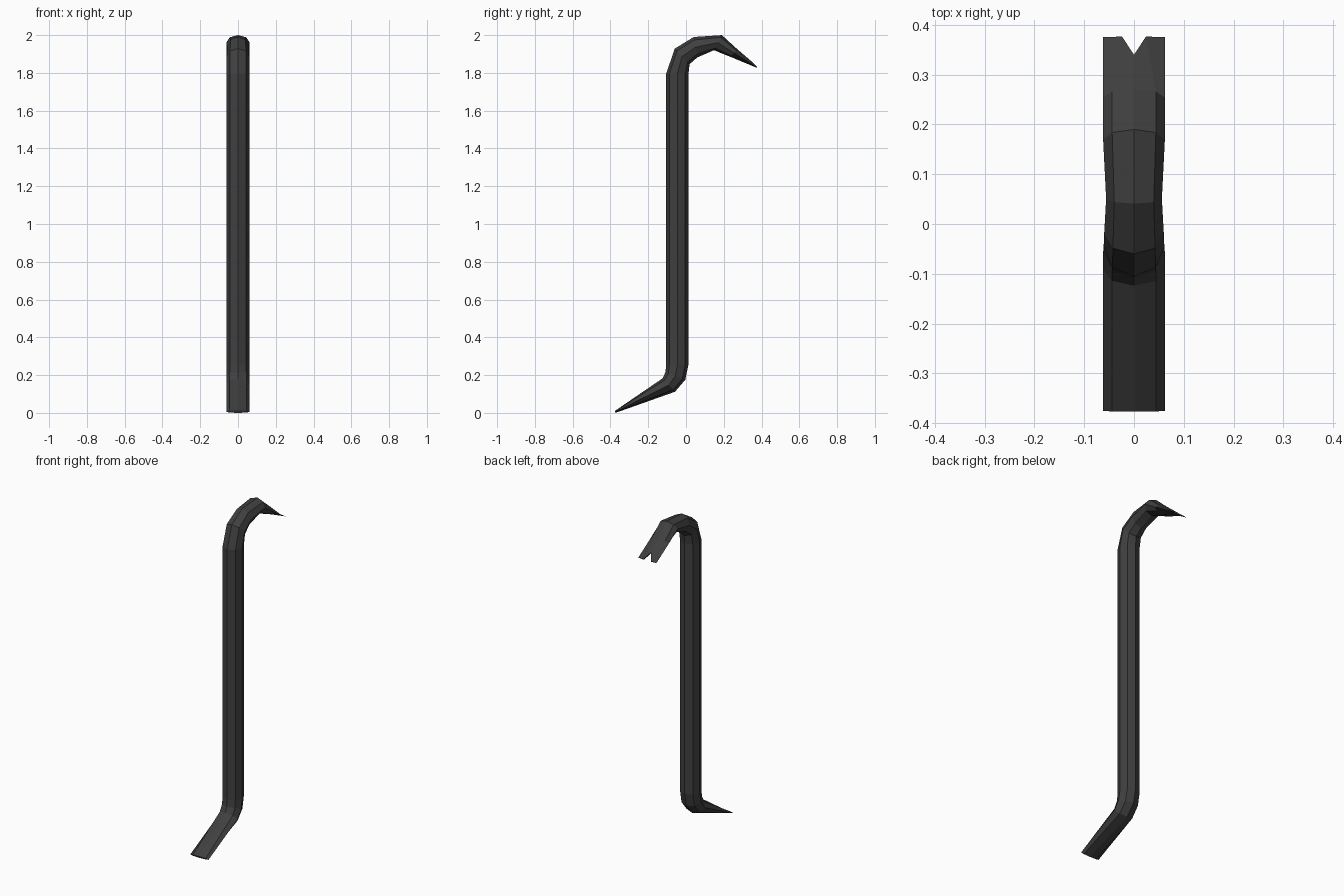
import bpy, bmesh, math
from mathutils import Vector

if "Cube" in bpy.data.objects:
    bpy.data.objects.remove(bpy.data.objects["Cube"])

# Side profile stations: outer (y, z), inner (y, z), half width
stations = [
    ((-0.377, 0.010), (-0.374, 0.000), 0.062),   # chisel tip
    ((-0.124, 0.183), (-0.058, 0.112), 0.062),   # chisel heel
    ((-0.109, 0.215), (-0.004, 0.175), 0.062),
    ((-0.105, 0.255), (0.013, 0.255), 0.061),    # shaft bottom
    ((-0.105, 1.795), (0.013, 1.795), 0.061),    # shaft top
    ((-0.060, 1.928), (0.019, 1.846), 0.060),
    ((0.041, 1.990), (0.060, 1.882), 0.056),     # hook crown
    ((0.190, 2.000), (0.148, 1.920), 0.062),
    ((0.272, 1.925), (0.235, 1.885), 0.062),     # claw root
    ((0.377, 1.834), (0.374, 1.826), 0.062),     # claw tips
]

bm = bmesh.new()
rings = []
for outer, inner, half in stations:
    o, i = Vector((0, *outer)), Vector((0, *inner))
    mid, arm = (o + i) / 2, (o - i) / 2
    ring = []
    for k in range(8):
        a = k * math.pi / 4
        ring.append(bm.verts.new(mid + arm * math.sin(a) + Vector((half * math.cos(a), 0, 0))))
    rings.append(ring)

# Nail notch: pull the centre of the claw tip back and narrow its inner corners
tip = rings[-1]
back = Vector((0, -0.037, 0.033))
for k in (2, 6):
    tip[k].co += back
for k in (1, 3, 5, 7):
    tip[k].co.x = math.copysign(0.024, tip[k].co.x)

# Octagonal skin and end faces
for a, b in zip(rings, rings[1:]):
    for k in range(8):
        n = (k + 1) % 8
        bm.faces.new((a[k], a[n], b[n], b[k]))
for r in (rings[0], rings[-1]):
    for ids in ((0, 1, 7), (1, 2, 6, 7), (2, 3, 5, 6), (3, 4, 5)):
        bm.faces.new([r[k] for k in ids])
bmesh.ops.recalc_face_normals(bm, faces=bm.faces)

mesh = bpy.data.meshes.new("crowbar")
bm.to_mesh(mesh)
bm.free()
crowbar = bpy.data.objects.new("crowbar", mesh)
bpy.context.collection.objects.link(crowbar)

# Dark steel
steel = bpy.data.materials.new("dark_steel")
steel.diffuse_color = (0.05, 0.05, 0.05, 1)
steel.use_nodes = True
steel.node_tree.nodes["Principled BSDF"].inputs["Base Color"].default_value = steel.diffuse_color
mesh.materials.append(steel)
